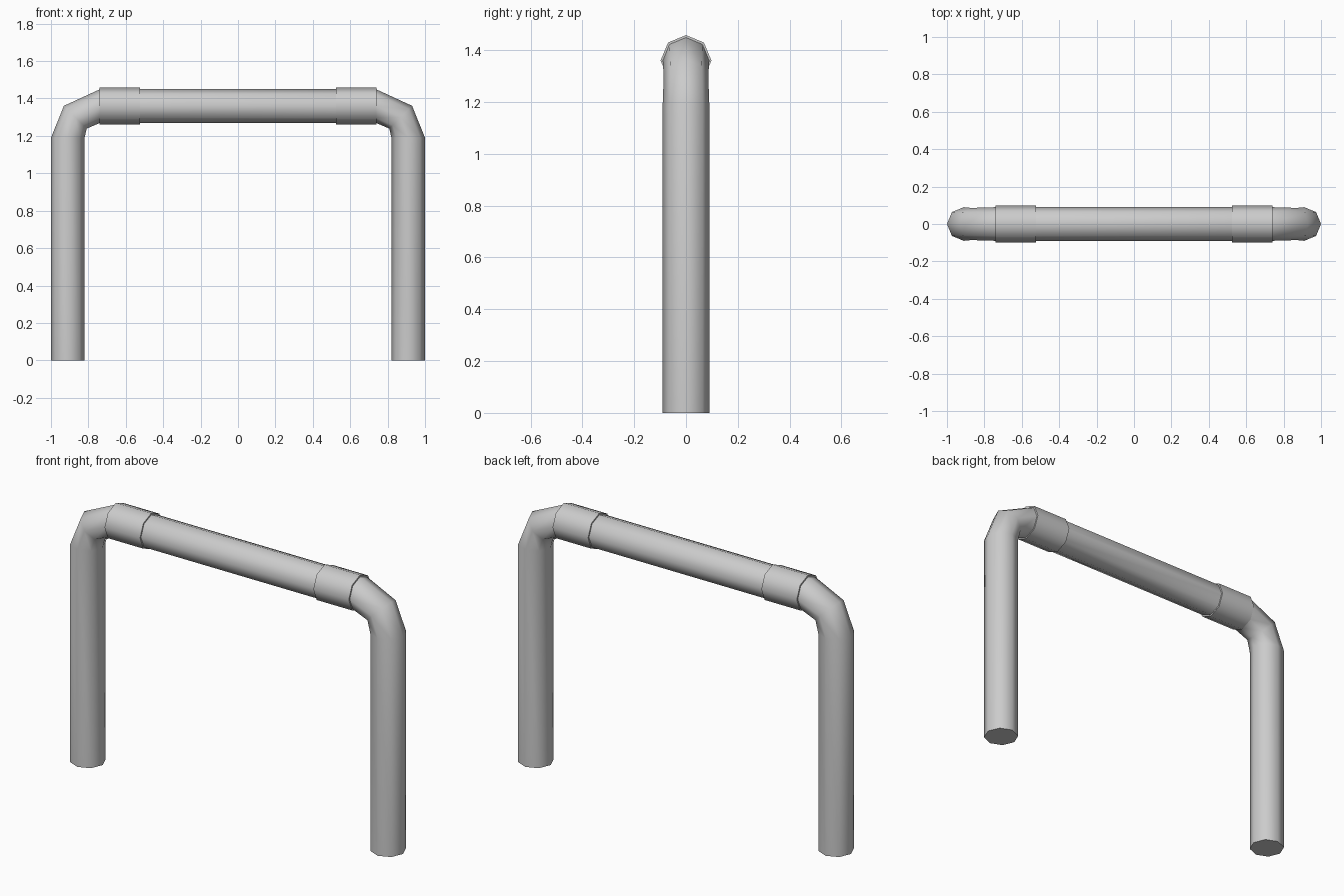
import bpy, bmesh
from math import sin, cos, pi, radians
from mathutils import Vector

if "Cube" in bpy.data.objects:
    bpy.data.objects.remove(bpy.data.objects["Cube"])

SIDES = 8


def sweep(name, stations):
    """Skin octagonal rings; each station is (x, z, tilt in degrees, radius)."""
    bm = bmesh.new()
    rings = []
    for x, z, tilt, r in stations:
        t = radians(tilt)
        out = Vector((-cos(t), 0, sin(t)))      # in-plane axis of the ring
        side = Vector((0, 1, 0))
        rings.append([bm.verts.new(Vector((x, 0, z))
                      + out * r * cos(2 * pi * i / SIDES)
                      + side * r * sin(2 * pi * i / SIDES)) for i in range(SIDES)])
    for a, b in zip(rings, rings[1:]):
        for i in range(SIDES):
            j = (i + 1) % SIDES
            bm.faces.new((a[i], a[j], b[j], b[i]))
    bm.faces.new(rings[0])
    bm.faces.new(rings[-1])
    bmesh.ops.recalc_face_normals(bm, faces=bm.faces)
    mesh = bpy.data.meshes.new(name)
    bm.to_mesh(mesh)
    bm.free()
    ob = bpy.data.objects.new(name, mesh)
    bpy.context.collection.objects.link(ob)
    bpy.ops.object.select_all(action='DESELECT')
    bpy.context.view_layer.objects.active = ob
    ob.select_set(True)
    bpy.ops.object.shade_smooth_by_angle(angle=radians(60))
    return ob


# Bent pipe: leg, elbow, crossbar, then the mirrored elbow and leg
R = 0.09
half = [(-0.91, 0.0, 0, R), (-0.91, 1.19, 0, R),
        (-0.87, 1.30, 45, 0.086), (-0.737, 1.36, 90, R)]
sweep("bent_pipe", half + [(-x, z, 180 - a, r) for x, z, a, r in reversed(half)])

# Coupling sleeves near both elbows
for label, s in (("left", -1), ("right", 1)):
    sweep(label + "_sleeve", [(s * 0.74, 1.36, 90, 0.098), (s * 0.525, 1.36, 90, 0.098)])
